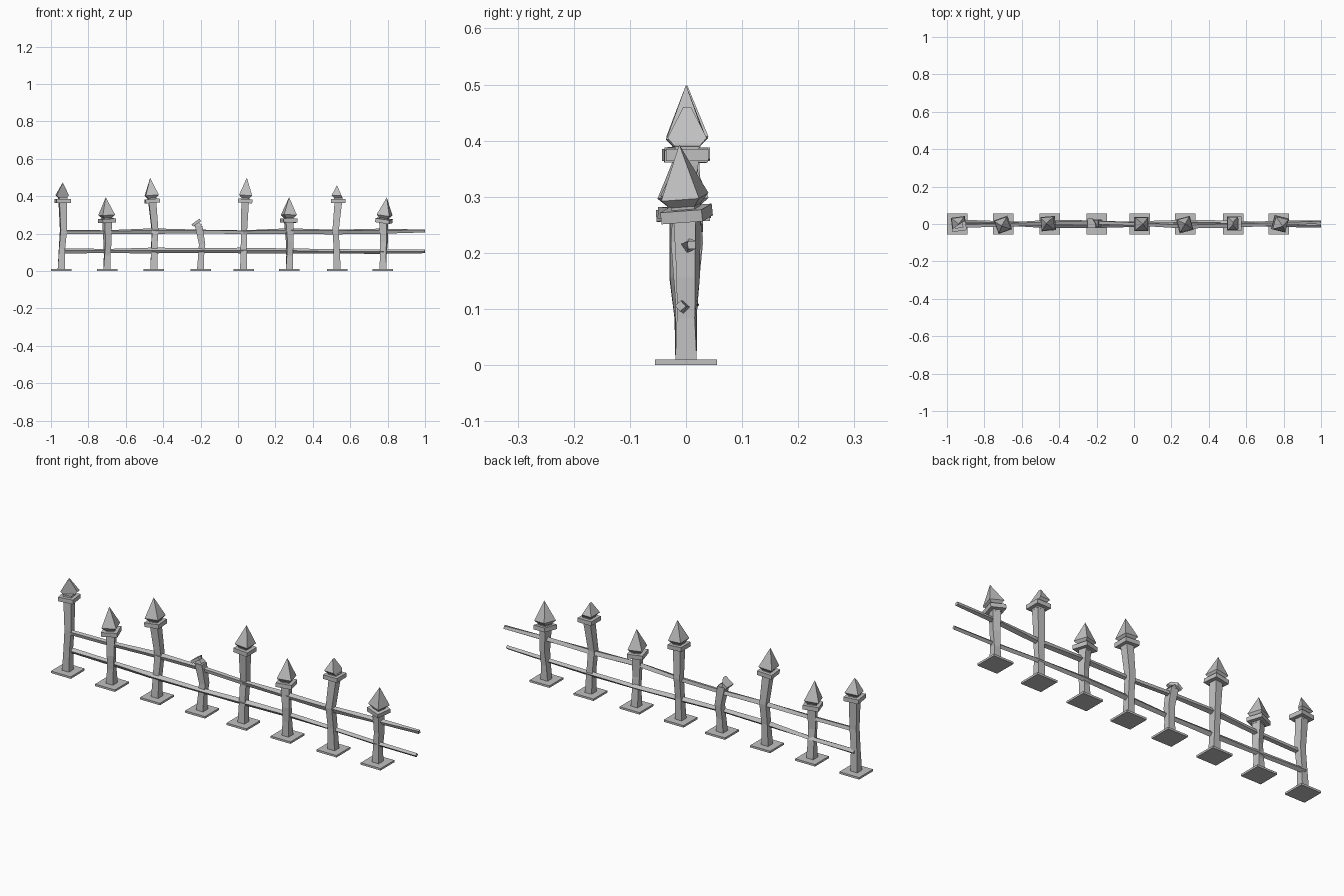
import bpy, bmesh, math, random
from mathutils import Vector, Matrix

random.seed(4)
cube = bpy.data.objects.get("Cube")
if cube:
    bpy.data.objects.remove(cube, do_unlink=True)

iron = bpy.data.materials.new("weathered grey")
iron.use_nodes = True
grey = (0.53, 0.53, 0.53, 1)
iron.diffuse_color = grey
iron.node_tree.nodes["Principled BSDF"].inputs["Base Color"].default_value = grey


def loft(name, rings, axis="Z", place=Matrix(), cut=None):
    """Join square rings (centre, half width, turn) into a closed flat-sided solid."""
    bm = bmesh.new()
    loops = []
    for centre, half, turn in rings:
        loop = []
        for k in range(4):
            a = math.radians(turn + 45 + 90 * k)
            u, v = half * math.sqrt(2) * math.cos(a), half * math.sqrt(2) * math.sin(a)
            offset = Vector((u, v, 0)) if axis == "Z" else Vector((0, u, v))
            loop.append(bm.verts.new(place @ (Vector(centre) + offset)))
        loops.append(loop)
    for low, high in zip(loops, loops[1:]):
        for k in range(4):
            n = (k + 1) % 4
            bm.faces.new((low[k], low[n], high[n], high[k]))
    bm.faces.new(loops[0][::-1])
    bm.faces.new(loops[-1])
    if cut:  # snap a piece off along a plane and close the break
        point, normal = cut
        bmesh.ops.bisect_plane(bm, geom=bm.verts[:] + bm.edges[:] + bm.faces[:],
                               plane_co=place @ Vector(point), plane_no=normal, clear_outer=True)
        bmesh.ops.holes_fill(bm, edges=[e for e in bm.edges if e.is_boundary])
    bmesh.ops.remove_doubles(bm, verts=bm.verts[:], dist=0.0001)
    bmesh.ops.recalc_face_normals(bm, faces=bm.faces[:])
    mesh = bpy.data.meshes.new(name)
    bm.to_mesh(mesh)
    bm.free()
    mesh.materials.append(iron)
    bpy.context.collection.objects.link(bpy.data.objects.new(name, mesh))


def tilted(point, lean_x, lean_y, turn):
    return (Matrix.Translation(point) @ Matrix.Rotation(math.radians(lean_x), 4, "Y")
            @ Matrix.Rotation(math.radians(lean_y), 4, "X")
            @ Matrix.Rotation(math.radians(turn), 4, "Z"))


# Post: base x, top height, knee shift x/y, top shift x/y, head lean x/y, head turn
posts = [
    (-.945, .365, .012, -.004, .008, 0, 0, 0, 8),
    (-.70, .26, .002, -.008, 0, -.004, -3, 3, 20),
    (-.45, .365, .006, .012, -.008, .002, -5, 0, 5),
    (-.20, .24, .008, .006, -.01, .004, -35, 0, 0),
    (.03, .365, .002, .012, .008, 0, 4, 0, 0),
    (.275, .26, .002, -.008, -.004, -.004, 1, -2, 15),
    (.53, .365, -.008, -.01, .006, .002, 0, 0, 0),
    (.775, .26, .006, .004, .004, .002, 7, 6, -14),
]
breaks = {0: ((.003, -.003, 0), (.55, -.83, 0)), 6: ((.008, 0, .06), (.92, 0, .4))}

for i, (x, top, kx, ky, tx, ty, lean_x, lean_y, turn) in enumerate(posts):
    tag = str(i + 1)
    loft("foot_plate_" + tag, [((x, 0, 0), .055, 0), ((x, 0, .01), .055, 0)])
    # Crooked shaft
    loft("shaft_" + tag, [
        ((x, 0, .01), .019, 0),
        ((x + kx * .3, ky * .3, top * .32), .016, turn * .4),
        ((x + kx, ky, top * .6), .017, turn),
        ((x + tx, ty, top), .02, turn)])
    head = tilted((x + tx, ty, top), lean_x, lean_y, turn)
    if i == 3:
        # Snapped post keeps a bent stub and a scrap of its collar
        loft("broken_stub", [((0, 0, -.005), .018, 0), ((-.004, 0, .022), .014, 10)], place=head)
        loft("broken_collar", [((0, 0, .015), .026, 0), ((0, 0, .03), .026, 0)],
             place=head, cut=((.008, 0, 0), (.8, .5, .1)))
        continue
    loft("collar_" + tag, [((0, 0, -.001), .038, 0), ((0, 0, .02), .038, 0)], place=head)
    loft("neck_" + tag, [((0, 0, -.008), .02, 0), ((0, 0, .03), .022, 0)], place=head)
    # Spearhead
    loft("spike_" + tag, [((0, 0, .025), .022, 0), ((0, 0, .04), .035, 0),
                          ((0, 0, .134 if i not in breaks else .108), .0003, 0)],
         place=head, cut=breaks.get(i))

# Twisted, uneven rails running through the posts, thinner at the free end
for name, z, end_y, phase in (("upper_rail", .211, .01, 20), ("lower_rail", .107, -.01, 40)):
    rings = []
    for k in range(9):
        t = k / 8
        y = end_y * math.cos(math.tau * t * 1.5 + math.pi)
        half = random.uniform(.008, .011) if k < 8 else .007
        rings.append(((-.945 + 1.945 * t, y, z + random.uniform(-.004, .004)),
                      half, phase + random.uniform(-20, 20)))
    loft(name, rings, axis="X")
